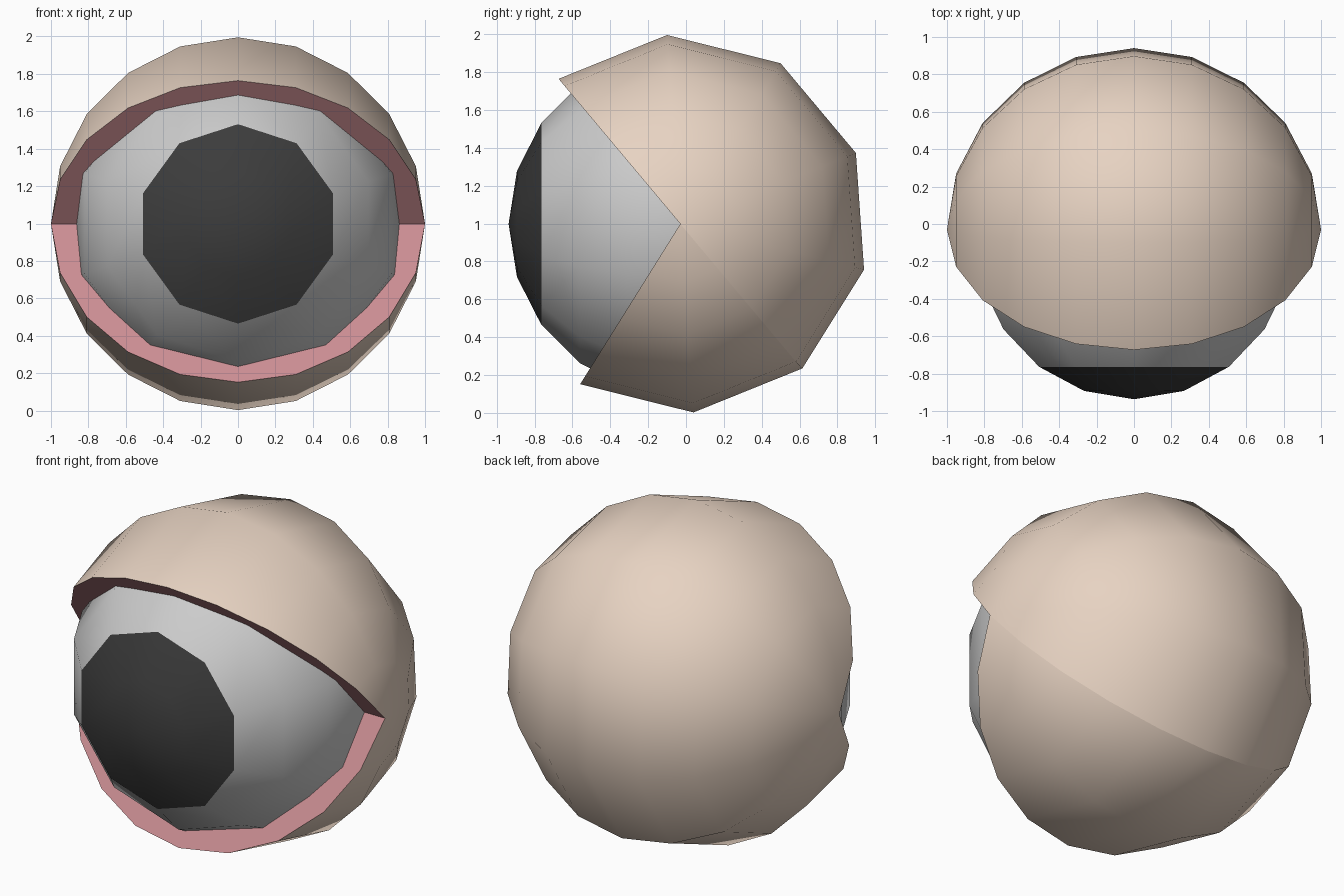
import bpy, bmesh
from math import sin, cos, radians
from mathutils import Matrix

if "Cube" in bpy.data.objects:
    bpy.data.objects.remove(bpy.data.objects["Cube"])

CENTRE = (0, -0.03, 0.998)
EYE_R = 0.907


def material(name, rgb):
    m = bpy.data.materials.new(name)
    m.diffuse_color = (*rgb, 1)
    m.use_nodes = True
    m.node_tree.nodes["Principled BSDF"].inputs["Base Color"].default_value = m.diffuse_color
    return m


skin = material("skin", (0.80, 0.65, 0.54))
rim = material("lid_rim", (0.60, 0.27, 0.29))
black = material("pupil_black", (0.045, 0.045, 0.045))


def finish(name, bm, mats):
    bmesh.ops.recalc_face_normals(bm, faces=bm.faces)
    me = bpy.data.meshes.new(name)
    bm.to_mesh(me)
    bm.free()
    for m in mats:
        me.materials.append(m)
    ob = bpy.data.objects.new(name, me)
    ob.location = CENTRE
    bpy.context.collection.objects.link(ob)
    return ob


# Ten-sided ball with its pole facing forward; keep either the front cap or the rest
def eye_part(name, front, mats):
    bm = bmesh.new()
    bmesh.ops.create_uvsphere(bm, u_segments=10, v_segments=10, radius=EYE_R,
                              matrix=Matrix.Rotation(radians(90), 4, 'X'))
    limit = -EYE_R * cos(radians(36))
    drop = [f for f in bm.faces
            if (f.calc_center_median().y < limit) != front]
    bmesh.ops.delete(bm, geom=drop, context='FACES')
    for f in bm.faces:
        f.smooth = True
    return finish(name, bm, mats)


# Half ball hinged on the x axis, closed by a flat pink face
def eyelid(name, start, step, radius):
    bm = bmesh.new()
    left = bm.verts.new((-1, 0, 0))
    right = bm.verts.new((1, 0, 0))
    cols = []
    for k in range(6):
        a = radians(start + step * k)
        col = [left]
        for i in range(1, 10):
            t = radians(18 * i)
            r = radius * sin(t)
            col.append(bm.verts.new((-cos(t), r * cos(a), r * sin(a))))
        cols.append(col + [right])
    for c, d in zip(cols, cols[1:]):
        for i in range(10):
            ring = list(dict.fromkeys((c[i], c[i + 1], d[i + 1], d[i])))
            bm.faces.new(ring).smooth = True
    cap = bm.faces.new(cols[0] + cols[5][-2:0:-1])
    cap.material_index = 1
    return finish(name, bm, [skin, rim])


eye_part("eyeball", False, [])
eye_part("pupil", True, [black])
eyelid("upper_eyelid", 130, -36, 1.0)
eyelid("lower_eyelid", -122, 36, 0.998)
